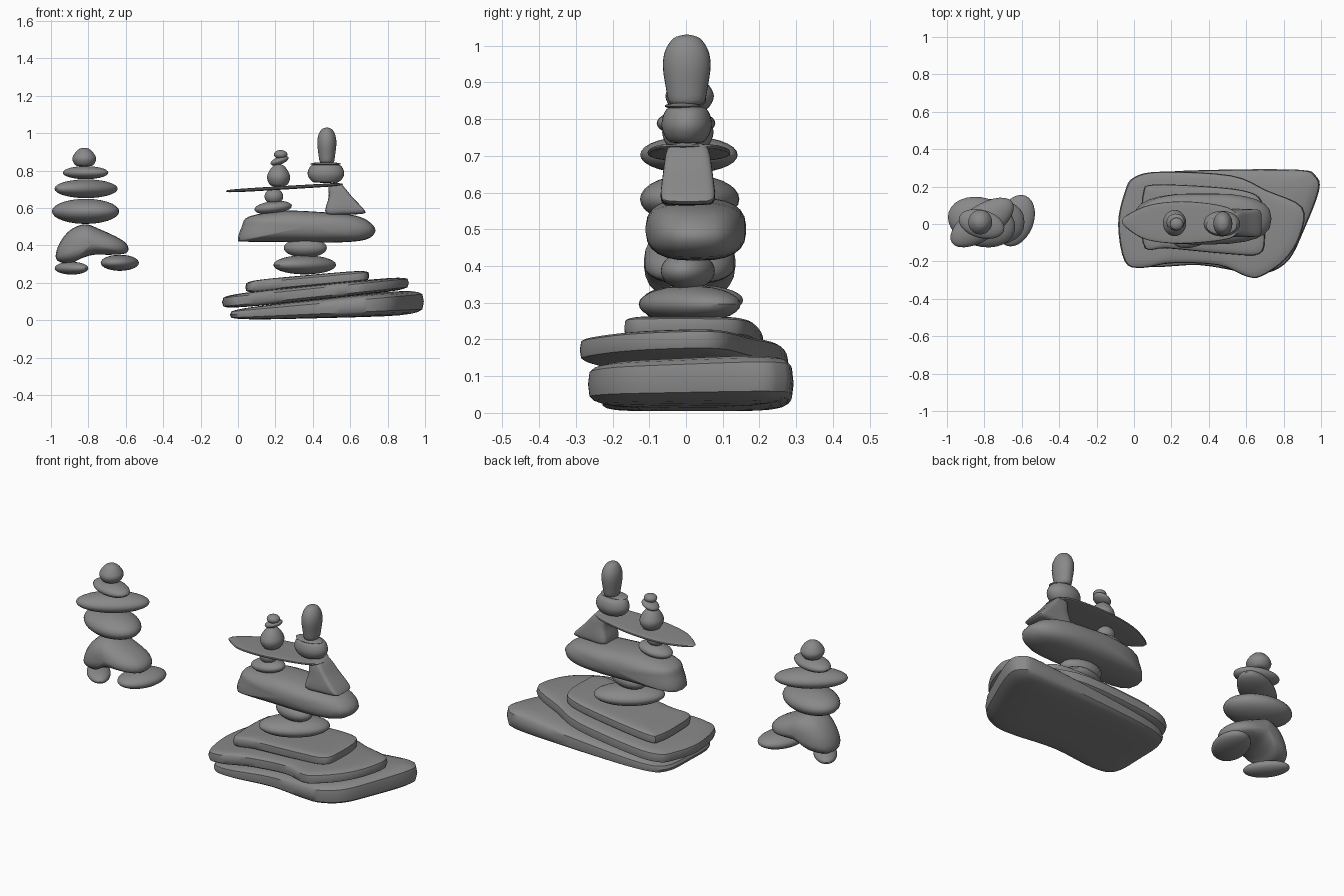
import bpy, bmesh
from math import sin, cos, pi, radians
from mathutils import Vector

if "Cube" in bpy.data.objects:
    bpy.data.objects.remove(bpy.data.objects["Cube"])

stone_grey = bpy.data.materials.new("stone_grey")
stone_grey.use_nodes = True
GREY = (0.25, 0.25, 0.25, 1)
stone_grey.diffuse_color = GREY
stone_grey.node_tree.nodes["Principled BSDF"].inputs["Base Color"].default_value = GREY


def spline(points, closed=True, steps=4):
    """Resample a few points as a smooth Catmull-Rom curve."""
    n, out = len(points), []
    pick = (lambda i: Vector(points[i % n])) if closed else \
           (lambda i: Vector(points[max(0, min(n - 1, i))]))
    for i in range(n if closed else n - 1):
        a, b, c, d = (pick(i + k) for k in (-1, 0, 1, 2))
        for s in range(steps):
            t = s / steps
            out.append(b + (c - a) * t / 2 + (a - 2.5 * b + 2 * c - d / 2) * t * t
                       + (1.5 * (b - c) + (d - a) / 2) * t ** 3)
    return out if closed else out + [Vector(points[-1])]


def skin(name, rings):
    """Skin a stack of rings into one smooth stone."""
    bm = bmesh.new()
    loops = [[bm.verts.new(p) for p in ring] for ring in rings]
    for low, high in zip(loops, loops[1:]):
        for i in range(len(low)):
            j = (i + 1) % len(low)
            bm.faces.new((low[i], low[j], high[j], high[i]))
    bm.faces.new(loops[0][::-1])
    bm.faces.new(loops[-1])
    bmesh.ops.recalc_face_normals(bm, faces=bm.faces)
    mesh = bpy.data.meshes.new(name)
    bm.to_mesh(mesh)
    bm.free()
    mesh.materials.append(stone_grey)
    ob = bpy.data.objects.new(name, mesh)
    bpy.context.collection.objects.link(ob)
    bpy.ops.object.select_all(action="DESELECT")
    ob.select_set(True)
    bpy.context.view_layer.objects.active = ob
    bpy.ops.object.shade_smooth_by_angle(angle=radians(40))


def loft(name, outline, edge, place):
    """Thicken an outline with rounded edges; edge 1 is round, near 0 is boxy."""
    curve = spline(outline)
    xs, ys = [p.x for p in curve], [p.y for p in curve]
    mid = Vector((min(xs) + max(xs), min(ys) + max(ys))) / 2
    rings = []
    for k in range(13):
        t = (k / 12 - 0.5) * pi * 0.97
        h = abs(sin(t)) ** edge * (1 if t > 0 else -1)
        rings.append([place(*(mid + (p - mid) * cos(t) ** edge), h) for p in curve])
    skin(name, rings)


def slab(name, outline, bottom, top, edge=0.4):
    """Flat stone; bottom and top are (height at x = 0, slope along x)."""
    def place(x, y, h):
        low, high = bottom[0] + bottom[1] * x, top[0] + top[1] * x
        return x, y, low + (high - low) * (h + 1) / 2
    loft(name, outline, edge, place)


def upright(name, outline, y_mid, depth, edge, flare=0, z_ref=0):
    """Stone drawn in the front plane and thickened in depth."""
    loft(name, outline, edge, lambda x, z, h:
         (x, y_mid + h * depth * (1 + flare * (z_ref - z)), z))


def turned(name, centre, size, profile, spin=0, tilt=0):
    """Turned stone; profile is (radius, height) from bottom to top."""
    a = radians(spin)
    rings = []
    for r, h in profile:
        ring = []
        for k in range(28):
            u, v = r * size[0] * cos(k * pi / 14), r * size[1] * sin(k * pi / 14)
            x, y = u * cos(a) - v * sin(a), u * sin(a) + v * cos(a)
            ring.append((centre[0] + x, centre[1] + y, centre[2] + h * size[2] + tilt * x))
        rings.append(ring)
    skin(name, rings)


ROUND = [(cos(t), sin(t)) for t in ((k / 14 - 0.5) * pi * 0.97 for k in range(15))]
EGG = spline([(0.3, -1), (0.72, -0.95), (0.88, -0.5), (1, 0.1), (0.9, 0.55), (0.55, 0.9), (0.1, 1)], False)
DROP = spline([(0.3, -1), (0.75, -0.85), (1, -0.2), (0.8, 0.4), (0.45, 0.85), (0.1, 1)], False)
BOWL = spline([(0.3, -1), (0.7, -0.9), (0.95, -0.3), (0.95, 0.3), (0.75, 0.85), (0.3, 1)], False)

# Layered base slabs
slab("base_slab", [(-0.04, 0), (-0.03, -0.18), (0.08, -0.23), (0.35, -0.22), (0.6, -0.26),
                   (0.72, -0.26), (0.83, -0.19), (0.91, -0.03), (0.99, 0.18), (0.97, 0.26),
                   (0.88, 0.29), (0.45, 0.29), (0.1, 0.27), (-0.02, 0.2)],
     (0, 0.025), (0.065, 0.11), 0.45)
slab("second_slab", [(-0.085, 0), (-0.05, -0.2), (0.04, -0.235), (0.2, -0.21), (0.45, -0.22),
                     (0.6, -0.28), (0.68, -0.28), (0.81, -0.19), (0.89, -0.06), (0.9, 0.09),
                     (0.71, 0.18), (0.52, 0.26), (0.15, 0.28), (0, 0.25), (-0.05, 0.17)],
     (0.065, 0.105), (0.145, 0.103))
slab("third_slab", [(0.04, 0.02), (0.06, -0.13), (0.18, -0.13), (0.5, -0.16), (0.67, -0.16),
                    (0.7, -0.06), (0.69, 0.1), (0.62, 0.17), (0.4, 0.2), (0.1, 0.21), (0.05, 0.17)],
     (0.138, 0.095), (0.208, 0.09))

# Pebbles carrying the long boulder
turned("lower_pebble", (0.357, 0.01, 0.296), (0.189, 0.109, 0.051), ROUND, 34)
turned("upper_pebble", (0.36, 0.005, 0.387), (0.117, 0.072, 0.052), ROUND, -10)
upright("long_boulder", [(0, 0.43), (0.02, 0.5), (0.06, 0.555), (0.25, 0.585), (0.45, 0.578),
                         (0.6, 0.565), (0.69, 0.535), (0.735, 0.48), (0.68, 0.43), (0.5, 0.415),
                         (0.25, 0.418), (0.04, 0.42)], 0.027, 0.137, 0.75)

# Supports and the balanced plank
turned("flat_support", (0.188, 0.01, 0.602), (0.1, 0.07, 0.035), ROUND, 0, 0.1)
turned("round_support", (0.192, 0.005, 0.662), (0.05, 0.045, 0.042), ROUND)
upright("wedge_support", [(0.47, 0.57), (0.485, 0.66), (0.485, 0.725), (0.52, 0.735), (0.555, 0.725),
                          (0.61, 0.66), (0.675, 0.59), (0.67, 0.57), (0.57, 0.565)],
        0.005, 0.072, 0.35, 1.8, 0.62)
slab("balanced_plank", [(-0.065, 0.02), (-0.03, -0.03), (0.07, -0.085), (0.25, -0.105), (0.48, -0.085),
                        (0.55, -0.05), (0.555, 0.03), (0.5, 0.09), (0.3, 0.12), (0.12, 0.11), (0, 0.07)],
     (0.684, 0.06), (0.703, 0.06), 0.5)

# Small stack on the plank
turned("small_stack_body", (0.217, 0.005, 0.775), (0.062, 0.07, 0.06), DROP)
turned("small_stack_neck", (0.222, 0.01, 0.853), (0.048, 0.045, 0.022), ROUND, 0, 0.3)
turned("small_stack_head", (0.228, 0, 0.886), (0.036, 0.034, 0.024), ROUND)

# Tall stack on the plank
turned("tall_stack_body", (0.47, 0.002, 0.786), (0.1, 0.07, 0.051), BOWL)
turned("tall_stack_disc", (0.468, -0.01, 0.836), (0.082, 0.048, 0.009), ROUND)
turned("tall_stack_egg", (0.475, 0.002, 0.935), (0.051, 0.065, 0.095), EGG)

# Separate figure-like cairn
turned("right_foot_stone", (-0.89, -0.01, 0.278), (0.121, 0.063, 0.034), ROUND, -51)
turned("left_foot_stone", (-0.632, 0.018, 0.307), (0.143, 0.095, 0.043), ROUND, 69)
upright("arched_stone", [(-0.975, 0.34), (-0.955, 0.41), (-0.9, 0.48), (-0.82, 0.513), (-0.74, 0.487),
                         (-0.63, 0.435), (-0.588, 0.395), (-0.6, 0.358), (-0.68, 0.35), (-0.77, 0.35),
                         (-0.84, 0.33), (-0.89, 0.305), (-0.95, 0.31)], 0.01, 0.125, 0.85)
turned("belly_stone", (-0.815, 0.01, 0.582), (0.184, 0.13, 0.067), ROUND, -17)
turned("arm_stone", (-0.812, 0.008, 0.703), (0.195, 0.092, 0.05), ROUND, 34)
turned("collar_stone", (-0.815, 0, 0.789), (0.125, 0.075, 0.035), ROUND, -16)
turned("head_stone", (-0.822, 0.01, 0.872), (0.064, 0.066, 0.05), DROP)
